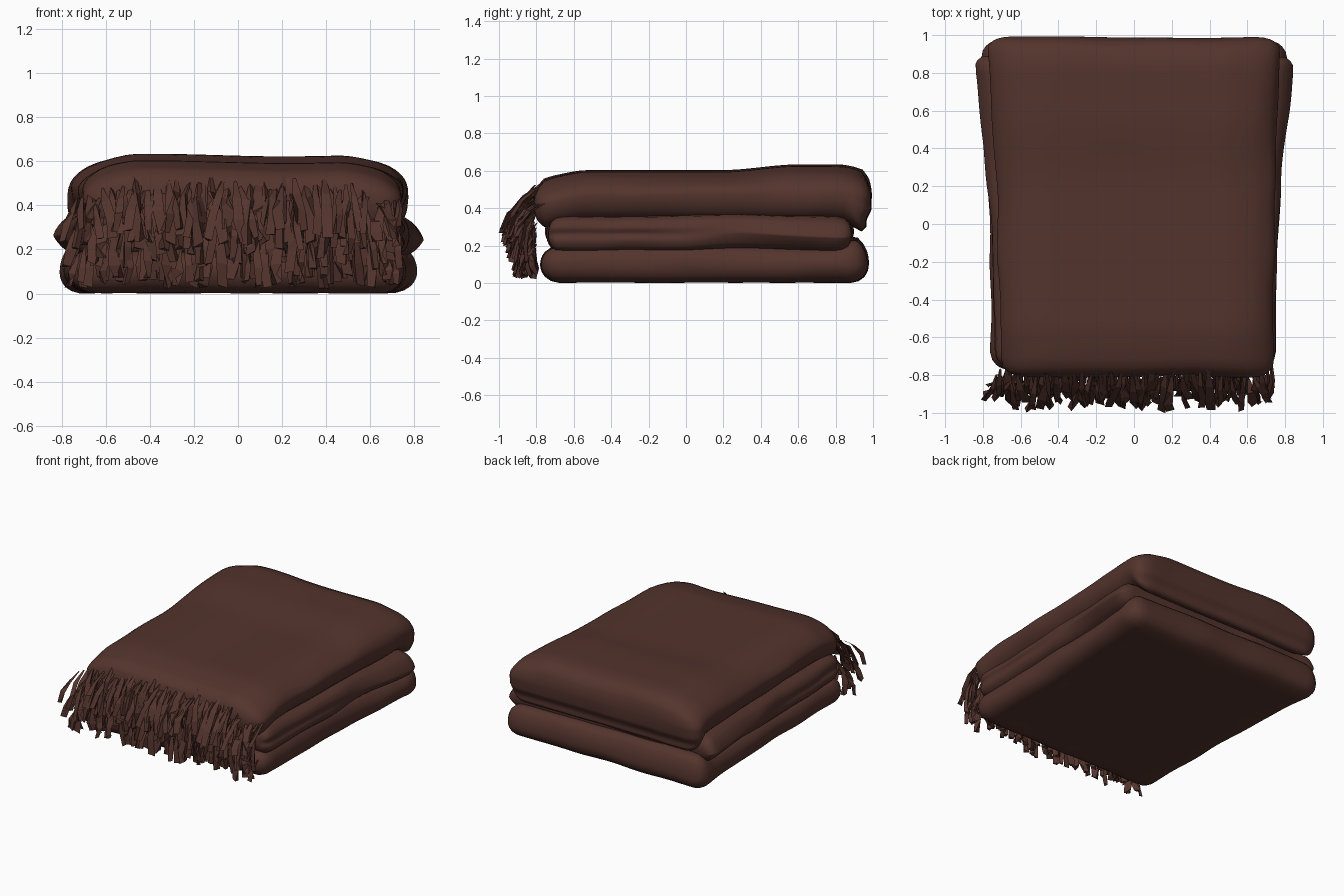
import bpy, bmesh, math, random
from mathutils import Vector, noise

random.seed(7)
if "Cube" in bpy.data.objects:
    bpy.data.objects.remove(bpy.data.objects["Cube"])

wool = bpy.data.materials.new("brown_wool")
COLOUR = (0.088, 0.034, 0.026, 1)
wool.diffuse_color = COLOUR
wool.use_nodes = True
bsdf = wool.node_tree.nodes["Principled BSDF"]
bsdf.inputs["Base Color"].default_value = COLOUR
bsdf.inputs["Roughness"].default_value = 0.9


def finish(name, bm, smooth):
    bmesh.ops.recalc_face_normals(bm, faces=bm.faces[:])
    mesh = bpy.data.meshes.new(name)
    bm.to_mesh(mesh)
    bm.free()
    mesh.materials.append(wool)
    obj = bpy.data.objects.new(name, mesh)
    bpy.context.collection.objects.link(obj)
    if smooth:
        mesh.shade_smooth()
    return obj


def ramp(v, a, b):
    t = min(max((v - a) / (b - a), 0), 1)
    return t * t * (3 - 2 * t)


def fold(name, ys, zs, left, right, rx, ry, seed, bend, wrinkle):
    """Soft slab with round edges; left and right give the edge at front and back."""
    bm = bmesh.new()
    bmesh.ops.create_cube(bm, size=2)
    bmesh.ops.subdivide_edges(bm, edges=bm.edges[:], cuts=35, use_grid_fill=True)
    half_y, half_z = (ys[1] - ys[0]) / 2, (zs[1] - zs[0]) / 2
    radius = (rx, ry / half_y, 1.0)
    for v in bm.verts:
        core = Vector([max(min(c, 1 - r), r - 1) for c, r in zip(v.co, radius)])
        d = Vector([(c - k) / r for c, k, r in zip(v.co, core, radius)])
        if d.length > 0:
            d *= max(abs(c) for c in d) / d.length
        p = core + Vector([a * r for a, r in zip(d, radius)])
        t = ((p.y + 1) / 2) ** 2
        lo, hi = left[0] + (left[1] - left[0]) * t, right[0] + (right[1] - right[0]) * t
        co = Vector(((lo + hi) / 2 + p.x * (hi - lo) / 2,
                     (ys[0] + ys[1]) / 2 + p.y * half_y,
                     (zs[0] + zs[1]) / 2 + p.z * half_z))
        # Loose wrinkles, strongest around the sides
        n = noise.noise_vector(co * 3.2 + Vector((seed, seed, seed)))
        side = max(abs(p.x), abs(p.y)) ** 6
        co += Vector((n.x, n.y, n.z * 0.8)) * wrinkle * side
        co += bend(co, p.z)
        co.z = max(co.z, 0)
        v.co = co
    return finish(name, bm, True)


def top_bend(co, h):
    up = max(h, 0)
    z = -0.045 * ramp(-co.y, 0.52, 0.82)
    z += 0.03 * ramp(co.y, 0.2, 0.6) * up
    z -= 0.07 * ramp(co.y, 0.82, 0.97) * (1 if h < 0 else 0.35)
    z -= 0.06 * ramp(abs(co.x), 0.45, 0.78) * up
    z += 0.006 * math.sin(co.x * 5 + 3.6) * up
    # Hanging edge at the back pinches in halfway down
    pinch = -0.02 * ramp(co.y, 0.85, 0.97) * math.exp(-((co.z - 0.41) / 0.04) ** 2)
    return Vector((0, pinch, z))


def middle_bend(co, h):
    # Crease between the two thicknesses, running to a point at the back
    groove = 0.018 * math.exp(-(h / 0.25) ** 2) * ramp(-co.y, -0.3, 0.3)
    groove += 0.04 * abs(h + 0.1) * ramp(co.y, 0, 0.6)
    inward = -math.copysign(groove, co.x) * ramp(abs(co.x), 0.6, 0.74)
    return Vector((inward, 0, 0.006 * math.sin(co.y * 4 + co.x)))


def bottom_bend(co, h):
    up = max(h, 0)
    lift = 0.05 * ramp(co.y, 0.78, 0.92) + 0.008 * math.sin(co.y * 3 + co.x * 2)
    return Vector((0, 0, lift * up))


# Folded layers, from the floor up
fold("bottom_fold", (-0.775, 0.972), (0.002, 0.2), (-0.755, -0.815), (0.75, 0.81),
     0.13, 0.1, 1.0, bottom_bend, 0.014)
fold("middle_fold", (-0.745, 0.89), (0.17, 0.362), (-0.745, -0.855), (0.75, 0.855),
     0.09, 0.08, 4.0, middle_bend, 0.02)
fold("top_fold", (-0.81, 0.992), (0.335, 0.598), (-0.705, -0.79), (0.735, 0.78),
     0.17, 0.075, 6.0, top_bend, 0.014)


def strand(bm, path, width, spin):
    """Three sided twisted tassel, thin at the root and fanned out at the tip."""
    rings = []
    for i, p in enumerate(path):
        a = spin + i * random.uniform(0.1, 0.6)
        w = width * (0.3, 0.8, 1.0, 0.9)[i]
        ring = []
        for k in range(3):
            b = a + k * math.tau / 3
            ring.append(bm.verts.new(p + Vector((math.cos(b) * w,
                                                 math.sin(b) * w * 0.7,
                                                 random.uniform(-0.5, 0.5) * w))))
        rings.append(ring)
    for r0, r1 in zip(rings, rings[1:]):
        for k in range(3):
            j = (k + 1) % 3
            bm.faces.new((r0[k], r0[j], r1[j], r1[k]))
    bm.faces.new(rings[0])
    bm.faces.new(rings[-1][::-1])


def fringe(name, count, root_y, root_z, tip_y, tip_z, belly, lean):
    bm = bmesh.new()
    for i in range(count):
        x = -0.75 + 1.5 * (i + random.uniform(0.1, 0.9)) / count
        edge = 0.08 * ramp(abs(x), 0.45, 0.75)
        root = Vector((x * 0.97, random.uniform(*root_y), random.uniform(*root_z) - edge))
        tip = Vector((x + random.uniform(-lean, lean),
                      random.uniform(*tip_y), random.uniform(*tip_z)))
        path = []
        for s in (0, 0.35, 0.7, 1):
            p = root.lerp(tip, s)
            bulge = math.sin(s * math.pi) * belly
            p += Vector((random.uniform(-0.01, 0.01), -bulge, bulge * 0.8))
            path.append(p)
        strand(bm, path, random.uniform(0.018, 0.034), random.uniform(0, math.tau))
    return finish(name, bm, False)


# Tassels along the front: a long upper row over a hanging lower row
fringe("upper_fringe", 64, (-0.81, -0.74), (0.47, 0.535), (-0.985, -0.88),
       (0.2, 0.3), 0.025, 0.06)
fringe("middle_fringe", 54, (-0.83, -0.79), (0.36, 0.46), (-0.95, -0.85),
       (0.1, 0.24), 0.02, 0.04)
fringe("lower_fringe", 66, (-0.85, -0.8), (0.22, 0.36), (-0.92, -0.8),
       (0.03, 0.08), 0.015, 0.03)
